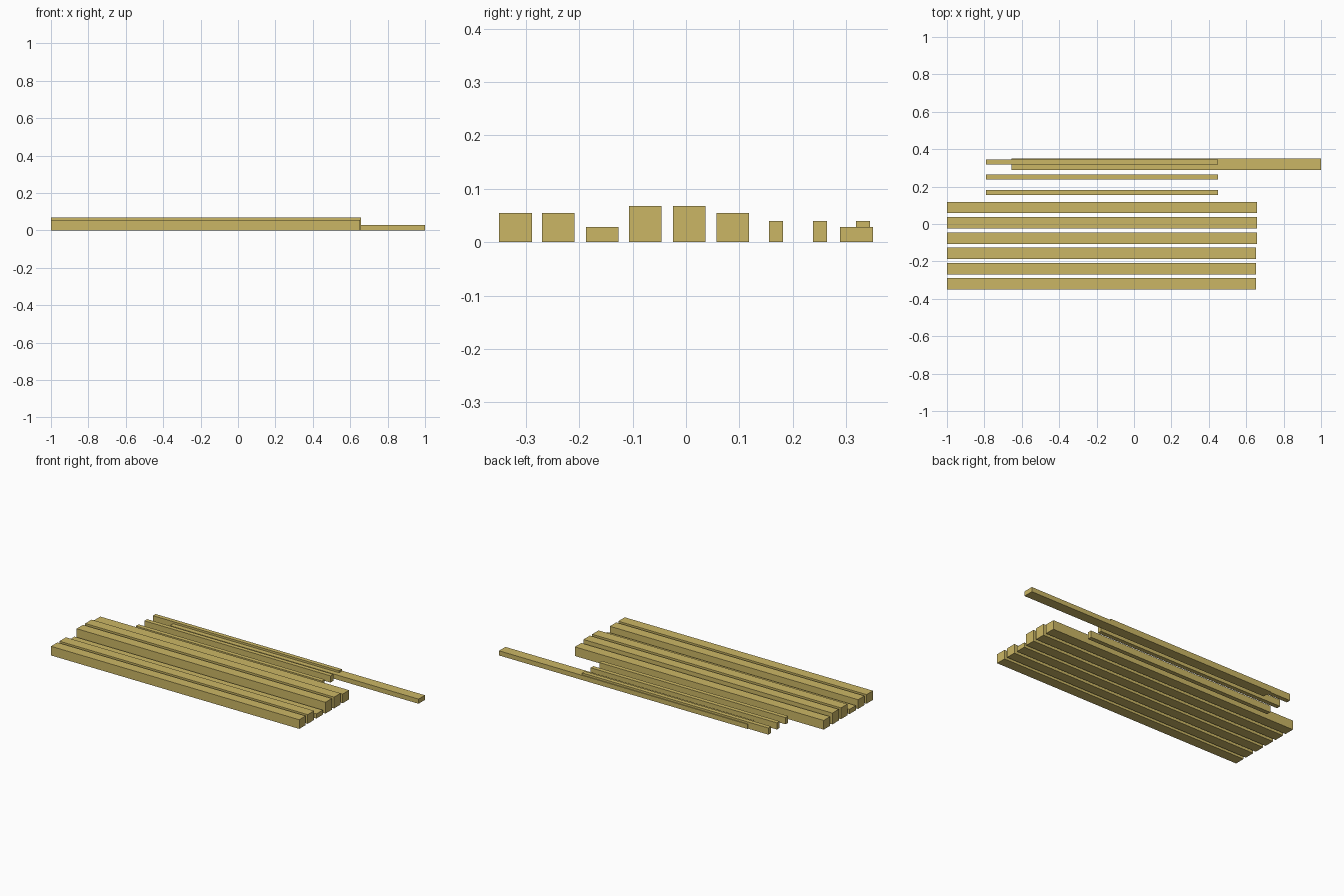
import bpy

if "Cube" in bpy.data.objects:
    bpy.data.objects.remove(bpy.data.objects["Cube"])

wood = bpy.data.materials.new("pale_wood")
wood.diffuse_color = (0.60, 0.47, 0.13, 1)
wood.use_nodes = True
wood.node_tree.nodes["Principled BSDF"].inputs["Base Color"].default_value = wood.diffuse_color


def timber(name, x0, x1, y, width, height):
    """Square-cut length of timber lying on the ground along x."""
    bpy.ops.mesh.primitive_cube_add(size=1, location=((x0 + x1) / 2, y, height / 2))
    ob = bpy.context.object
    ob.name = name
    ob.scale = (x1 - x0, width, height)
    bpy.ops.object.transform_apply(location=False, rotation=False, scale=True)
    ob.data.materials.append(wood)


# Wide beams: end x, centre y, height
beams = [(0.653, -0.3195, 0.055), (0.653, -0.239, 0.055), (0.653, -0.157, 0.028),
         (0.657, -0.076, 0.068), (0.657, 0.006, 0.068), (0.657, 0.088, 0.055)]
for i, (end, y, height) in enumerate(beams, 1):
    timber(f"beam_{i}", -1, end, y, 0.061, height)

# Thin battens
for i, y in enumerate((0.169, 0.251, 0.332), 1):
    timber(f"batten_{i}", -0.79, 0.45, y, 0.026, 0.04)

# Long flat plank shifted to the right, with the last batten set into it
timber("offset_plank", -0.655, 1, 0.3195, 0.061, 0.028)
